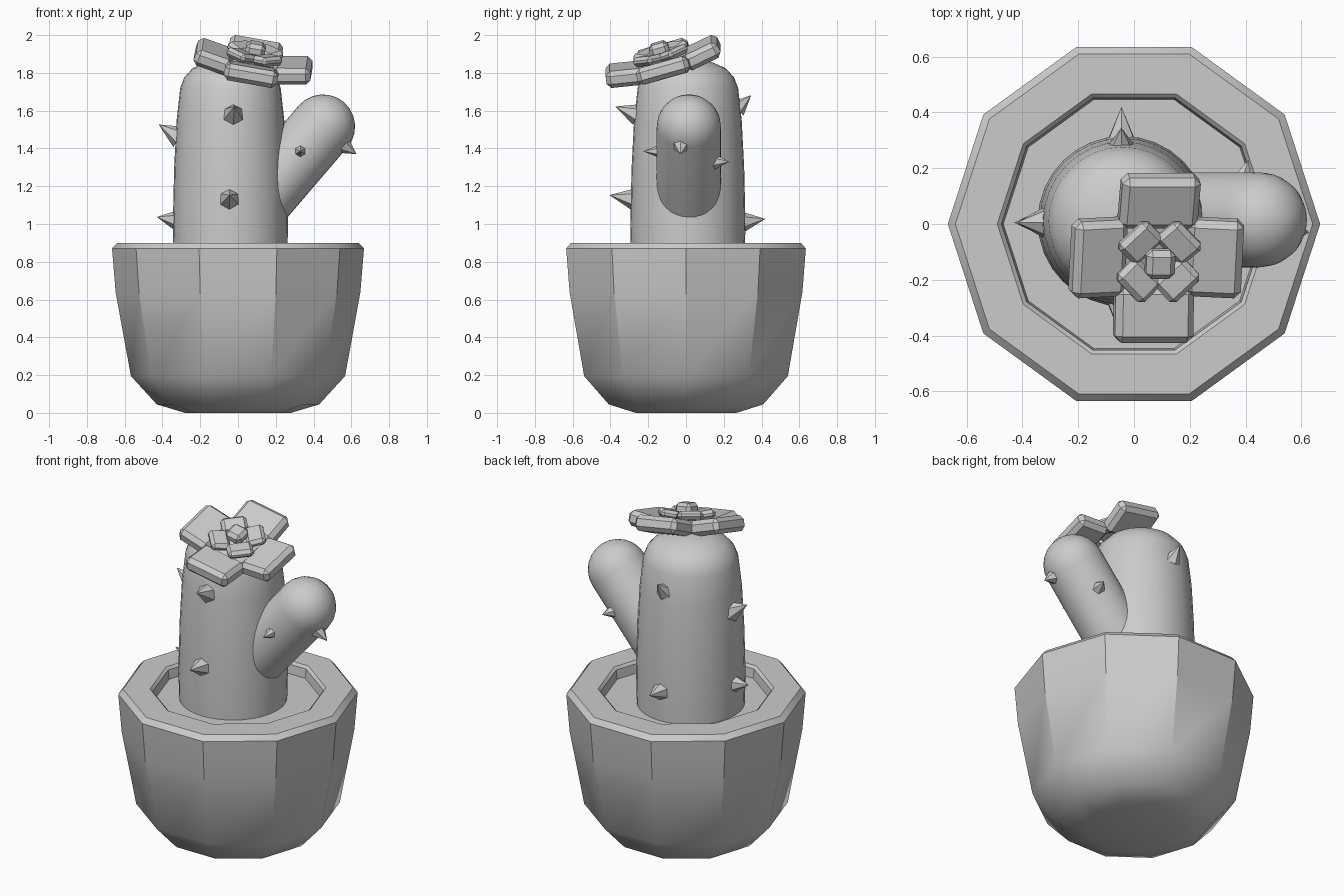
import bpy, bmesh, math
from mathutils import Vector, Matrix, Euler

if "Cube" in bpy.data.objects:
    bpy.data.objects.remove(bpy.data.objects["Cube"])


def finish(name, bm, matrix=None, angle=None):
    bmesh.ops.recalc_face_normals(bm, faces=bm.faces)
    mesh = bpy.data.meshes.new(name)
    bm.to_mesh(mesh)
    bm.free()
    obj = bpy.data.objects.new(name, mesh)
    bpy.context.collection.objects.link(obj)
    if matrix:
        obj.matrix_world = matrix
    if angle:
        bpy.ops.object.select_all(action='DESELECT')
        obj.select_set(True)
        bpy.context.view_layer.objects.active = obj
        bpy.ops.object.shade_smooth_by_angle(angle=math.radians(angle))
    return obj


def lathe(name, profile, sides, matrix=None, angle=30):
    """Revolve (radius, z) points about z and cap both ends."""
    bm = bmesh.new()
    rings = []
    for r, z in profile:
        rings.append([bm.verts.new((r * math.cos(a), r * math.sin(a), z))
                      for a in (math.tau * i / sides for i in range(sides))])
    for lo, hi in zip(rings, rings[1:]):
        for i in range(sides):
            j = (i + 1) % sides
            bm.faces.new((lo[i], lo[j], hi[j], hi[i]))
    bm.faces.new(rings[0][::-1])
    bm.faces.new(rings[-1])
    return finish(name, bm, matrix, angle)


def aim(origin, direction):
    q = Vector(direction).to_track_quat('Z', 'Y')
    return Matrix.Translation(origin) @ q.to_matrix().to_4x4()


# Ten-sided pot with hollow rim and soil floor
lathe("pot", [(0.28, 0.0), (0.43, 0.045), (0.567, 0.195), (0.648, 0.64),
              (0.667, 0.87), (0.64, 0.9), (0.49, 0.9), (0.475, 0.885),
              (0.468, 0.83)], 10, angle=35)
lathe("soil", [(0.47, 0.76), (0.47, 0.815), (0.45, 0.83)], 10, angle=15)

# Main cactus column
lathe("cactus_body", [(0.30, 0.78), (0.305, 1.0), (0.298, 1.3), (0.285, 1.55),
                      (0.266, 1.72), (0.245, 1.775), (0.20, 1.825),
                      (0.12, 1.86), (0.02, 1.872)], 32,
      Matrix.Translation((-0.04, 0.01, 0)), 40)

# Side arm: a round-ended capsule leaning to the right
R, L = 0.17, 0.6
dome = [(R * math.cos(t), L + R * math.sin(t))
        for t in (math.radians(d) for d in (0, 15, 30, 45, 60, 75, 87))]
lathe("cactus_arm", [(R, 0)] + dome, 32,
      aim((0.06, 0.015, 1.06), (0.65, 0, 0.76)), 40)

# Six-sided spikes: base centre, tip, base radius
spikes = [
    ((-0.025, -0.26, 1.58), (-0.02, -0.375, 1.622), 0.058),
    ((-0.045, -0.27, 1.13), (-0.045, -0.405, 1.153), 0.062),
    ((-0.31, 0.005, 1.46), (-0.42, 0.005, 1.527), 0.062),
    ((-0.325, 0.005, 1.02), (-0.43, 0.005, 1.037), 0.055),
    ((-0.045, 0.27, 1.61), (-0.045, 0.345, 1.682), 0.05),
    ((-0.045, 0.29, 1.01), (-0.045, 0.42, 1.027), 0.06),
    ((0.33, -0.135, 1.385), (0.33, -0.227, 1.385), 0.037),
    ((0.56, -0.025, 1.415), (0.628, -0.03, 1.37), 0.046),
    ((0.385, 0.15, 1.33), (0.41, 0.23, 1.33), 0.042),
]
for i, (base, tip, r) in enumerate(spikes):
    axis = Vector(tip) - Vector(base)
    bm = bmesh.new()
    bmesh.ops.create_cone(bm, cap_ends=True, segments=6, radius1=r, radius2=0,
                          depth=axis.length,
                          matrix=Matrix.Translation((0, 0, axis.length / 2)))
    finish(f"spike_{i + 1}", bm, aim(base, axis))


# Flower: chamfered blocks on a tilted frame
flower = (Matrix.Translation((0.08, -0.12, 1.85)) @
          Euler((math.radians(16), math.radians(10), 0)).to_matrix().to_4x4())


def block(name, size, bevel, matrix):
    bm = bmesh.new()
    bmesh.ops.create_cube(bm, size=1, matrix=Matrix.Diagonal((*size, 1)))
    bmesh.ops.bevel(bm, geom=bm.edges[:], offset=bevel, segments=1, affect='EDGES')
    finish(name, bm, flower @ matrix)


def petal_ring(name, start, radius, height, size, bevel, cup):
    for k in range(4):
        m = (Matrix.Rotation(math.radians(start + 90 * k), 4, 'Z') @
             Matrix.Translation((radius, 0, height)) @
             Matrix.Rotation(math.radians(-cup), 4, 'Y'))
        block(f"{name}_{k + 1}", size, bevel, m)


petal_ring("outer_petal", 0, 0.212, 0.0, (0.20, 0.285, 0.09), 0.024, 10)
petal_ring("inner_petal", 45, 0.10, 0.05, (0.11, 0.145, 0.05), 0.018, 10)
block("flower_bud", (0.105, 0.105, 0.07), 0.02, Matrix.Translation((0, 0, 0.08)))
